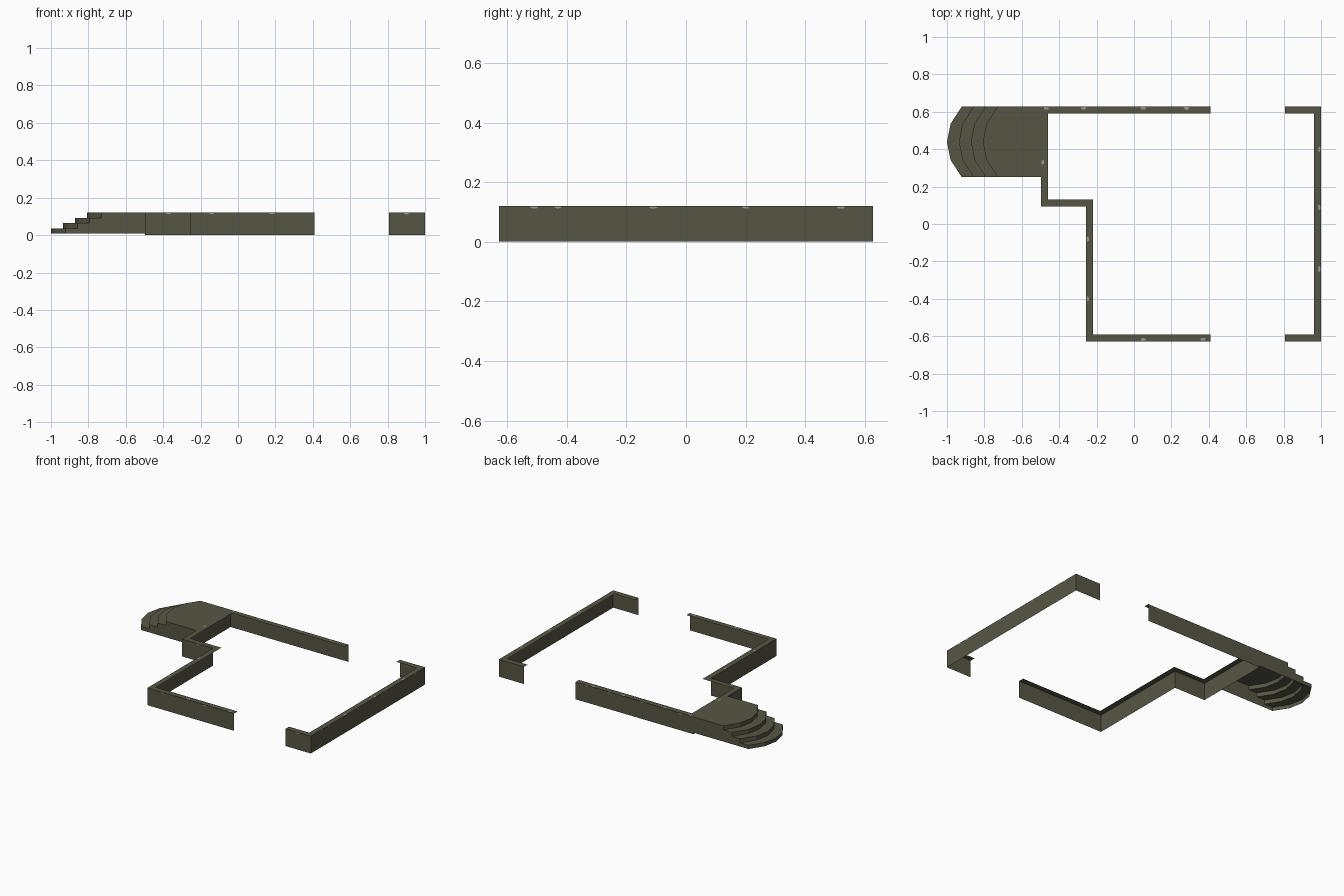
import bpy, bmesh, math, random
from mathutils import Vector

if "Cube" in bpy.data.objects:
    bpy.data.objects.remove(bpy.data.objects["Cube"])

random.seed(4)
H = 0.12        # wall height
W = 0.038       # width of the top ledge


def material(name, rgb):
    m = bpy.data.materials.new(name)
    m.diffuse_color = (*rgb, 1)
    m.use_nodes = True
    m.node_tree.nodes["Principled BSDF"].inputs["Base Color"].default_value = m.diffuse_color
    return m


stone = material("olive_stone", (0.094, 0.094, 0.060))
chip = material("pale_chips", (0.32, 0.32, 0.29))


def finish(name, bm, mat):
    mesh = bpy.data.meshes.new(name)
    bm.to_mesh(mesh)
    bm.free()
    mesh.materials.append(mat)
    ob = bpy.data.objects.new(name, mesh)
    bpy.context.collection.objects.link(ob)
    return ob


def face(bm, pts):
    return bm.faces.new([bm.verts.new(p) for p in pts])


def inset(path):
    # offset an open path to its left with mitred corners
    out = []
    for i, p in enumerate(path):
        n = Vector((0, 0))
        for a, b in ((i - 1, i), (i, i + 1)):
            if a >= 0 and b < len(path):
                d = (path[b] - path[a]).normalized()
                n += Vector((-d.y, d.x))
        out.append(p + n * W)
    return out


def wall(name, coords):
    # thin outer skin with a ledge turned inwards along the top
    path = [Vector(c) for c in coords]
    inner = inset(path)
    bm = bmesh.new()
    for a, b, c, d in zip(path, path[1:], inner[1:], inner):
        face(bm, [(*a, 0), (*b, 0), (*b, H), (*a, H)])
        face(bm, [(*a, H), (*b, H), (*c, H), (*d, H)])
    bmesh.ops.remove_doubles(bm, verts=bm.verts, dist=1e-5)
    return finish(name, bm, stone)


wall("left_foundation_wall", [(0.41, 0.628), (-0.497, 0.628), (-0.497, 0.093),
                              (-0.257, 0.093), (-0.257, -0.628), (0.41, -0.628)])
wall("right_foundation_wall", [(0.806, -0.628), (1, -0.628), (1, 0.628), (0.806, 0.628)])

# Rounded entrance steps: open underneath, closed at the sides
front = [(-0.921, 0.628), (-0.981, 0.535), (-1.0, 0.439), (-0.981, 0.343), (-0.921, 0.25)]
run, z0, back = 0.064, 0.01, -0.497
levels = [z0, 0.036, 0.064, 0.092, H]
bm = bmesh.new()
for i in range(4):
    row = [(x + run * i, y) for x, y in front]
    for a, b in zip(row, row[1:]):
        face(bm, [(*a, levels[i]), (*b, levels[i]), (*b, levels[i + 1]), (*a, levels[i + 1])])
        if i < 3:
            z = levels[i + 1]
            face(bm, [(*a, z), (*b, z), (b[0] + run, b[1], z), (a[0] + run, a[1], z)])
face(bm, [(*p, H) for p in row] + [(back, 0.25, H), (back, 0.628, H)])
for y in (0.25, 0.628):
    prof = [(back, y, z0)]
    for i in range(4):
        x = front[0][0] + run * i
        prof += [(x, y, levels[i]), (x, y, levels[i + 1])]
    face(bm, prof + [(back, y, H)])
bmesh.ops.remove_doubles(bm, verts=bm.verts, dist=1e-5)
bmesh.ops.recalc_face_normals(bm, faces=bm.faces)
finish("entrance_steps", bm, stone)

# Pale chips along the top edges
bm = bmesh.new()


def add_chip(centre, u, v, half_u, half_v):
    u, v, c = Vector(u), Vector(v), Vector(centre)
    pts = []
    for k in range(7):
        a = 2 * math.pi * k / 7
        r = random.uniform(0.75, 1.1)
        pts.append(c + u * math.cos(a) * half_u * r + v * math.sin(a) * half_v * r)
    face(bm, pts)


X, Y, Z = (1, 0, 0), (0, 1, 0), (0, 0, 1)
top, side = H + 0.001, H - 0.005
for x in (-0.47, -0.27, 0.05, 0.28):
    add_chip((x, 0.618, top), X, Y, 0.016, 0.008)
for x in (0.05, 0.37):
    add_chip((x, -0.617, top), X, Y, 0.016, 0.008)
for x, y in ((-0.487, 0.33), (-0.247, -0.08), (-0.247, -0.4),
             (0.99, 0.4), (0.99, 0.09), (0.99, -0.24)):
    add_chip((x, y, top), X, Y, 0.008, 0.016)
for y in (-0.51, -0.43, -0.11, 0.2, 0.52):
    add_chip((1.0005, y, side), Y, Z, 0.015, 0.004)
for x, y in ((-0.37, 0.092), (-0.14, -0.629), (0.18, -0.629), (0.9, -0.629)):
    add_chip((x, y, side), X, (0, 0, -1), -0.015, 0.004)
for x in (-0.4, -0.1, 0.15, 0.33):
    add_chip((x, 0.629, side), (-1, 0, 0), Z, 0.015, 0.004)
finish("edge_chips", bm, chip)
